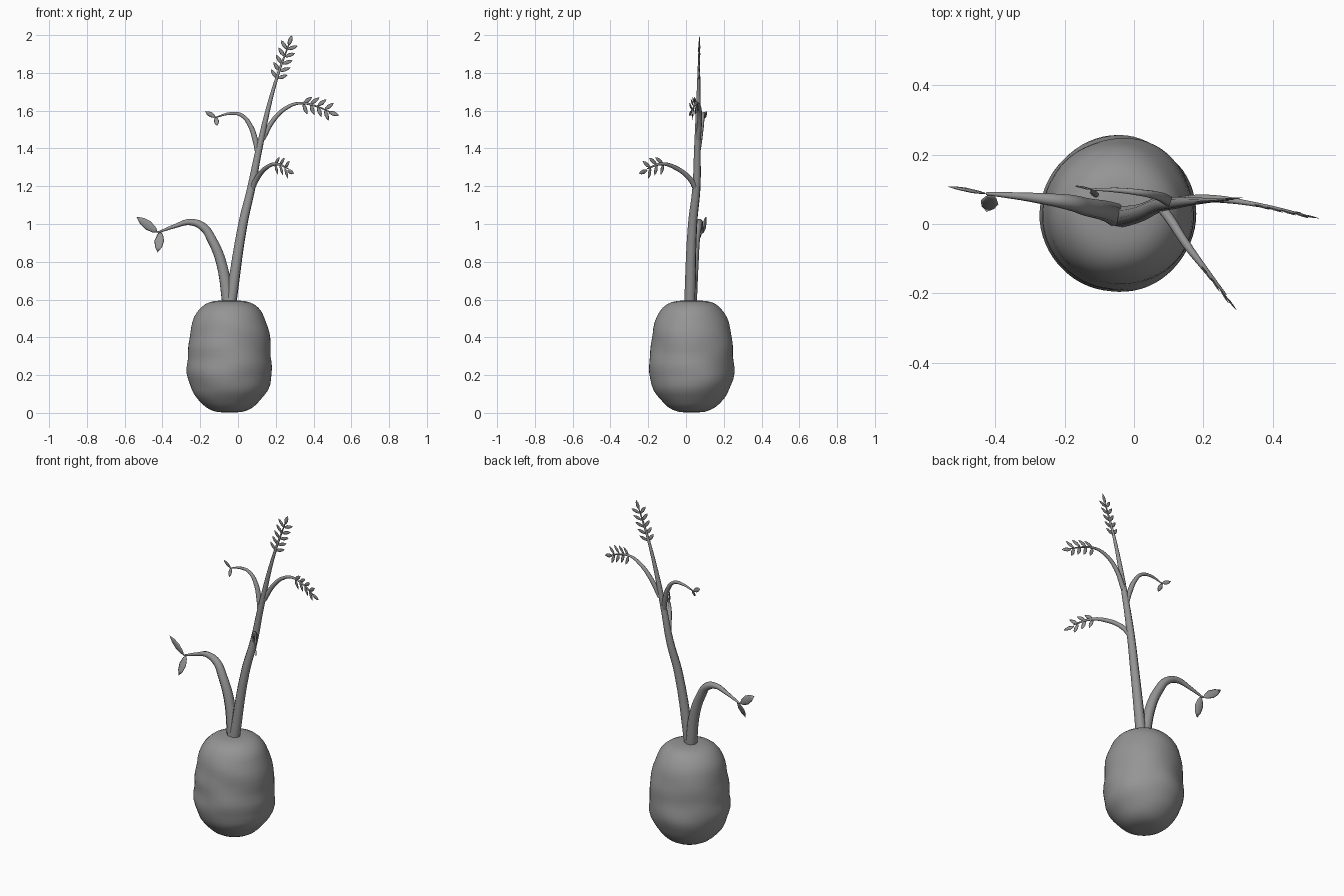
import bpy, bmesh, math
from mathutils import Vector, Matrix, noise

cube = bpy.data.objects.get("Cube")
if cube:
    bpy.data.objects.remove(cube, do_unlink=True)

grey = bpy.data.materials.new("plain grey")
grey.use_nodes = True
COLOUR = (0.3, 0.3, 0.3, 1)
grey.diffuse_color = COLOUR
grey.node_tree.nodes["Principled BSDF"].inputs["Base Color"].default_value = COLOUR


def finish(name, bm):
    mesh = bpy.data.meshes.new(name)
    bmesh.ops.recalc_face_normals(bm, faces=bm.faces)
    for f in bm.faces:
        f.smooth = True
    bm.to_mesh(mesh)
    bm.free()
    mesh.materials.append(grey)
    obj = bpy.data.objects.new(name, mesh)
    bpy.context.collection.objects.link(obj)
    return obj


def lathe(bm, profile, sides):
    """Spin (radius, height) pairs around z."""
    verts = [bm.verts.new((r, 0, z)) for r, z in profile]
    edges = [bm.edges.new(pair) for pair in zip(verts, verts[1:])]
    bmesh.ops.spin(bm, geom=verts + edges, axis=(0, 0, 1), cent=(0, 0, 0),
                   angle=math.tau, steps=sides)
    bmesh.ops.remove_doubles(bm, verts=bm.verts, dist=1e-5)


def stem(name, points):
    """Tapered tube through (x, y, z, radius) points."""
    curve = bpy.data.curves.new(name, "CURVE")
    curve.dimensions = "3D"
    curve.bevel_depth = 1
    curve.bevel_resolution = 2
    curve.resolution_u = 5
    curve.use_fill_caps = True
    spline = curve.splines.new("BEZIER")
    spline.bezier_points.add(len(points) - 1)
    for bp, (x, y, z, r) in zip(spline.bezier_points, points):
        bp.co, bp.radius = (x, y, z), r
        bp.handle_left_type = bp.handle_right_type = "AUTO"
    curve.materials.append(grey)
    obj = bpy.data.objects.new(name, curve)
    bpy.context.collection.objects.link(obj)
    bpy.ops.object.select_all(action="DESELECT")
    bpy.context.view_layer.objects.active = obj
    obj.select_set(True)
    bpy.ops.object.convert(target="MESH")
    bpy.ops.object.shade_smooth_by_angle(angle=math.radians(50))


def leaf(name, base, tip, width, normal):
    """Thin pointed blade from base to tip, facing along normal."""
    base, tip = Vector(base), Vector(tip)
    axis = tip - base
    length = axis.length
    axis.normalize()
    side = axis.cross(Vector(normal)).normalized()
    face = side.cross(axis)
    bm = bmesh.new()
    lathe(bm, [(0, 0), (.3, .15), (.5, .45), (.36, .75), (0, 1)], 8)
    turn = Matrix((side * width, face * width * .22, axis * length)).transposed()
    bmesh.ops.transform(bm, matrix=Matrix.Translation(base) @ turn.to_4x4(), verts=bm.verts)
    finish(name, bm)


def frond(name, start, end, normal, pairs, size, sag=0.0):
    """Leaflet pairs along a branch tip, with one leaflet at the end."""
    start, end, normal = Vector(start), Vector(end), Vector(normal).normalized()
    axis = (end - start).normalized()
    across = normal.cross(axis).normalized()
    stop = end - axis * size
    for i in range(pairs):
        t = i / (pairs - 0.5)
        p = start.lerp(stop, t) + Vector((0, 0, sag * math.sin(math.pi * t)))
        for label, s in (("upper", 1), ("lower", -1)):
            d = (axis * .65 + across * s * .85 + normal * .1 * s).normalized()
            leaf(f"{name}_{label}_leaflet_{i + 1}", p, p + d * size, size * .36, normal)
    leaf(name + "_end_leaflet", stop, end, size * .4, normal)


# Lumpy root
bm = bmesh.new()
outline = [(0, .003), (.07, .006), (.125, .03), (.17, .075), (.2, .12), (.22, .18),
           (.224, .24), (.22, .3), (.217, .36), (.21, .42), (.195, .48), (.17, .535),
           (.13, .575), (.08, .592), (0, .595)]
lathe(bm, outline, 32)
bmesh.ops.subdivide_edges(bm, edges=[e for e in bm.edges if len(e.link_faces) == 2],
                          cuts=1, use_grid_fill=True, smooth=.5)
for v in bm.verts:
    r = math.hypot(v.co.x, v.co.y)
    if r > .1:
        n = noise.noise(Vector((v.co.x * 5, v.co.y * 5, v.co.z * 11)))
        fade = min(1, (r - .1) / .08)
        scale = 1 + .04 * fade * n
        v.co.x *= scale
        v.co.y *= scale
bmesh.ops.translate(bm, verts=bm.verts, vec=(-.045, .03, 0))
finish("root", bm)

# Stems and branches
stem("main_stem", [(-.04, .02, .57, .031), (.026, .035, 1, .025), (.07, .055, 1.19, .022),
                   (.11, .06, 1.39, .018), (.195, .067, 1.74, .009), (.272, .07, 1.96, .003)])
stem("low_branch", [(-.05, .025, .57, .034), (-.09, .04, .8, .029), (-.14, .05, .92, .026),
                    (-.185, .062, .985, .023), (-.255, .072, 1.01, .017),
                    (-.33, .08, .99, .011), (-.425, .088, .955, .005)])
stem("high_left_branch", [(.107, .06, 1.37, .015), (.09, .072, 1.45, .015), (.065, .082, 1.52, .013),
                          (.02, .09, 1.575, .01), (-.04, .097, 1.585, .008), (-.125, .1, 1.562, .003)])
stem("high_right_branch", [(.13, .065, 1.45, .014), (.195, .073, 1.56, .012), (.265, .07, 1.62, .01),
                           (.33, .06, 1.64, .007), (.41, .045, 1.625, .005), (.49, .026, 1.592, .003)])
stem("front_branch", [(.067, .06, 1.17, .015), (.1, .02, 1.24, .014), (.152, -.06, 1.3, .012),
                      (.205, -.13, 1.318, .008), (.265, -.205, 1.293, .003)])

# Leaf pairs on the left-hand branches
leaf("low_leaf_outer", (-.425, .088, .955), (-.538, .108, 1.038), .052, (.1, 1, .2))
leaf("low_leaf_inner", (-.41, .085, .96), (-.425, .035, .85), .052, (.2, 1, -.3))
leaf("high_leaf_outer", (-.118, .1, 1.565), (-.174, .11, 1.595), .028, (.1, 1, .2))
leaf("high_leaf_inner", (-.118, .1, 1.565), (-.11, .075, 1.52), .028, (.2, 1, -.3))

# Feathered tips
frond("top_frond", (.207, .067, 1.77), (.286, .072, 2), (0, -1, 0), 5, .06)
frond("right_frond", (.345, .057, 1.638), (.535, .016, 1.575), (-.2, -1, 0), 4, .062, .012)
frond("front_frond", (.195, -.12, 1.318), (.297, -.25, 1.267), (-.79, -.61, 0), 3, .062, .01)
